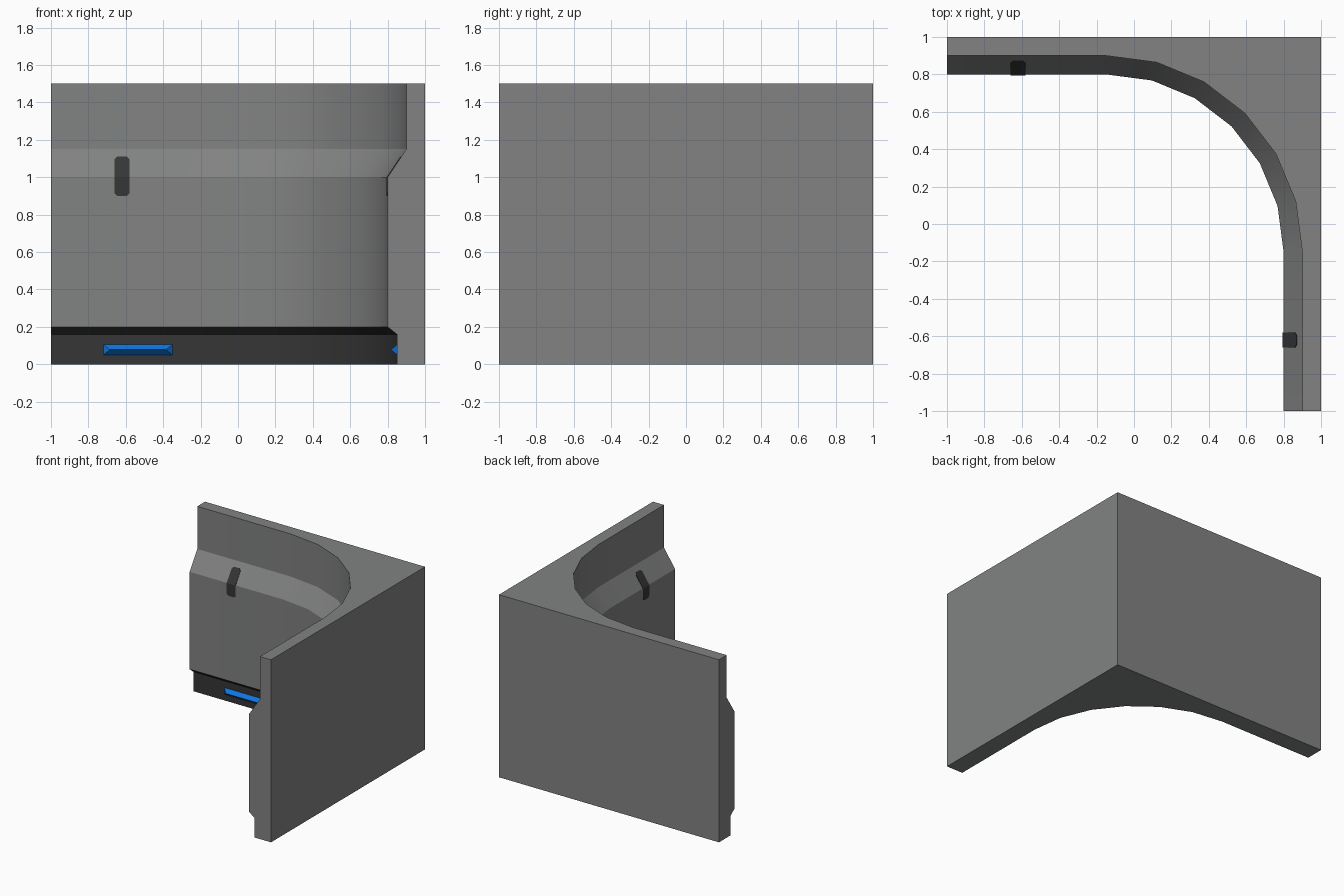
import bpy, bmesh, math

if "Cube" in bpy.data.objects:
    bpy.data.objects.remove(bpy.data.objects["Cube"])


def material(name, rgb):
    m = bpy.data.materials.new(name)
    m.diffuse_color = (*rgb, 1)
    m.use_nodes = True
    m.node_tree.nodes["Principled BSDF"].inputs["Base Color"].default_value = m.diffuse_color
    return m


GRAY = material("wall gray", (0.22, 0.225, 0.222))
DARK = material("dark trim", (0.036, 0.036, 0.036))
BLUE = material("light blue", (0.005, 0.18, 0.72))


def finish(bm, name, mats):
    bmesh.ops.recalc_face_normals(bm, faces=bm.faces)
    me = bpy.data.meshes.new(name)
    bm.to_mesh(me)
    bm.free()
    for m in mats:
        me.materials.append(m)
    ob = bpy.data.objects.new(name, me)
    bpy.context.collection.objects.link(ob)
    return ob


# Corner wall: a section (distance from centre, height) swept round a quarter bend
SECTION = [(0.85, 0), (0.85, 0.16), (0.8, 0.2), (0.8, 1.0), (0.9, 1.15), (0.9, 1.5)]
BEND = -0.15


def path(d):
    arc = [math.radians(15 * i) for i in range(7)]
    r = d - BEND
    return ([(-1, d)] + [(BEND + r * math.sin(a), BEND + r * math.cos(a)) for a in arc]
            + [(d, -1)])


bm = bmesh.new()
rows = [[bm.verts.new((x, y, z)) for x, y in path(d)] for d, z in SECTION]
low, high = [[bm.verts.new((x, y, z)) for x, y in ((1, -1), (1, 1), (-1, 1))]
             for z in (0, 1.5)]
for k, (a, b) in enumerate(zip(rows, rows[1:])):
    for i in range(len(a) - 1):
        f = bm.faces.new((a[i], a[i + 1], b[i + 1], b[i]))
        f.material_index = 1 if k < 2 else 0      # dark skirting below 0.2
bm.faces.new(rows[0] + low)                       # underside
bm.faces.new(rows[-1] + high)                     # top
for i in range(2):                                # outer sides
    bm.faces.new((low[i], low[i + 1], high[i + 1], high[i]))
bm.faces.new([r[0] for r in rows] + [high[2], low[2]])    # end caps
bm.faces.new([r[-1] for r in rows] + [high[0], low[0]])
wall = finish(bm, "corner_wall", [GRAY, DARK])
bpy.context.view_layer.objects.active = wall
wall.select_set(True)
bpy.ops.object.shade_smooth_by_angle(angle=math.radians(30))


def place(u, d, z, swap):
    """Point u along a wall, d out from the centre; swap picks the right wall."""
    return (d, u, z) if swap else (u, d, z)


def slot(name, swap):
    """Thin dark plate folded over the ledge, with clipped corners."""
    bm = bmesh.new()
    l, r, c, lo, hi = -0.66, -0.58, 0.015, 0.9, 1.11

    def v(u, z):
        return bm.verts.new(place(u, 0.797 + max(0, z - 1) / 1.5, z, swap))

    a, b = v(l, 1.0), v(r, 1.0)
    bm.faces.new((a, v(l, lo + c), v(l + c, lo), v(r - c, lo), v(r, lo + c), b))
    bm.faces.new((b, v(r, hi - c), v(r - c, hi), v(l + c, hi), v(l, hi - c), a))
    ob = finish(bm, name, [DARK])
    s = ob.modifiers.new("thickness", "SOLIDIFY")
    s.thickness, s.offset = 0.004, 0


def lamp(name, swap):
    """Blue hipped strip light on the skirting."""
    bm = bmesh.new()
    l, r, lo, hi = -0.72, -0.35, 0.05, 0.106
    base = [bm.verts.new(place(u, 0.851, z, swap))
            for u, z in ((l, lo), (r, lo), (r, hi), (l, hi))]
    p, q = [bm.verts.new(place(u, 0.818, 0.078, swap)) for u in (l + 0.035, r - 0.035)]
    for f in (base, (base[0], base[1], q, p), (base[2], base[3], p, q),
              (base[1], base[2], q), (base[3], base[0], p)):
        bm.faces.new(f)
    finish(bm, name, [BLUE])


for side, swap in (("back", False), ("right", True)):
    slot(side + "_wall_slot", swap)
    lamp(side + "_strip_light", swap)
